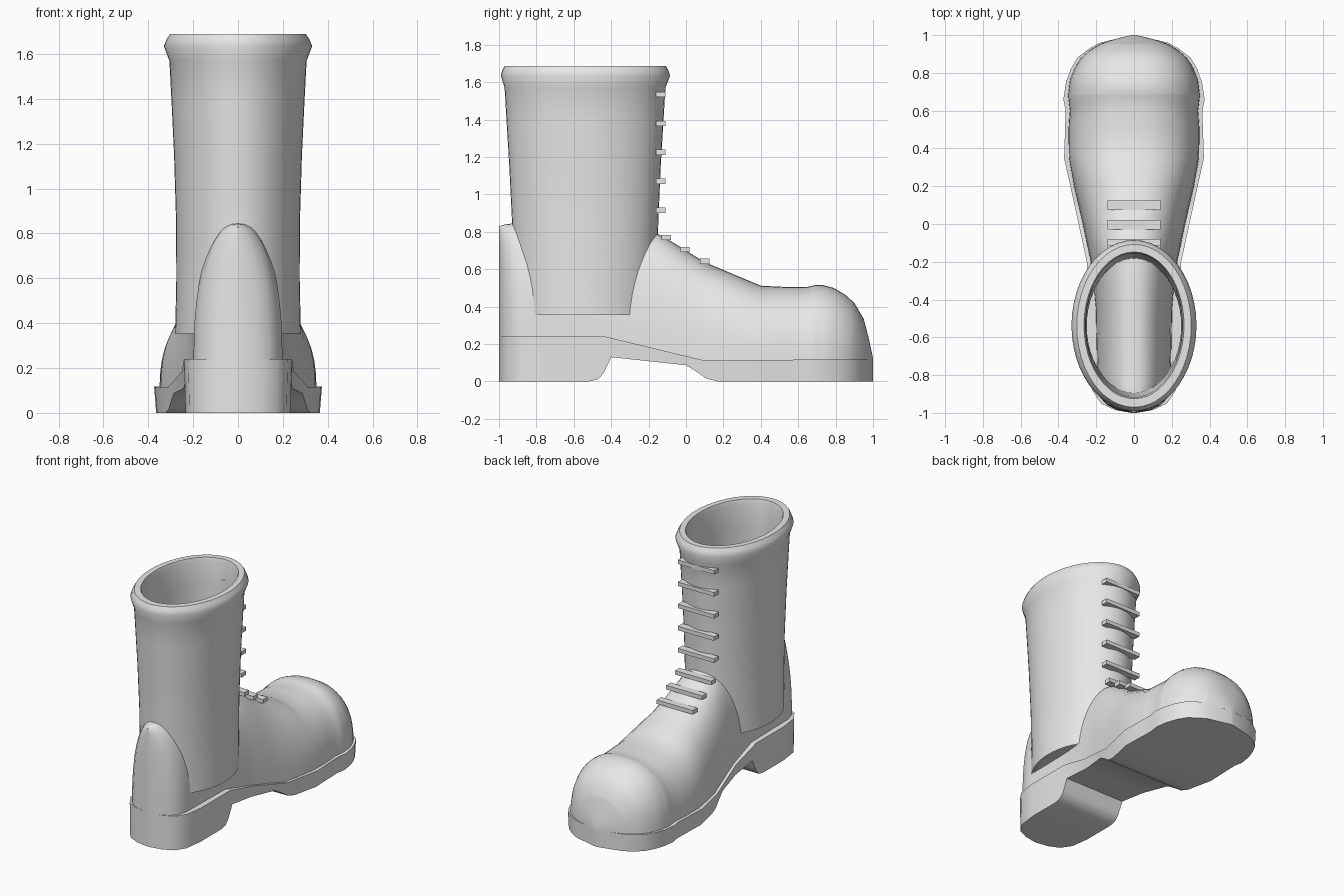
import bpy, bmesh, math

if "Cube" in bpy.data.objects:
    bpy.data.objects.remove(bpy.data.objects["Cube"])

leather = bpy.data.materials.new("light grey")
leather.diffuse_color = (0.8, 0.8, 0.8, 1)
leather.use_nodes = True
leather.node_tree.nodes["Principled BSDF"].inputs["Base Color"].default_value = leather.diffuse_color


def finish(name, bm, angle=35):
    bmesh.ops.recalc_face_normals(bm, faces=bm.faces)
    me = bpy.data.meshes.new(name)
    bm.to_mesh(me)
    bm.free()
    ob = bpy.data.objects.new(name, me)
    bpy.context.collection.objects.link(ob)
    me.materials.append(leather)
    bpy.ops.object.select_all(action='DESELECT')
    bpy.context.view_layer.objects.active = ob
    ob.select_set(True)
    if angle:
        bpy.ops.object.shade_smooth_by_angle(angle=math.radians(angle))
    return ob


def loft(name, sections, closed=False, angle=35):
    """Skin a list of equal-length point loops; cap the ends or join them."""
    bm = bmesh.new()
    rings = [[bm.verts.new(p) for p in s] for s in sections]
    n = len(rings[0])
    pairs = list(zip(rings, rings[1:]))
    if closed:
        pairs.append((rings[-1], rings[0]))
    else:
        bm.faces.new(rings[0])
        bm.faces.new(rings[-1])
    for a, b in pairs:
        for i in range(n):
            j = (i + 1) % n
            bm.faces.new((a[i], a[j], b[j], b[i]))
    return finish(name, bm, angle)


def lerp(table, y):
    for (y0, v0), (y1, v1) in zip(table, table[1:]):
        if y <= y1:
            return v0 + (v1 - v0) * max(0, y - y0) / (y1 - y0)
    return table[-1][1]


def stations(*tables):
    return sorted({y for t in tables for y, _ in t})


# Sole outline and side profile along the length
sole_half = [(-1, .012), (-.985, .1), (-.95, .175), (-.88, .222), (-.75, .24), (-.45, .24),
             (-.2, .25), (.1, .315), (.35, .37), (.5, .365), (.6, .362), (.66, .374), (.75, .36),
             (.82, .335), (.88, .3), (.93, .235), (.96, .18), (1, .012)]
sole_top = [(-1, .24), (-.43, .24), (.1, .112), (1, .12)]
sole_bottom = [(-1, 0), (-.52, 0), (-.47, .012), (-.44, .045), (-.4, .13), (0, .087),
               (.06, .05), (.11, .015), (.17, 0), (1, 0)]

sections = []
for y in stations(sole_half, sole_top, sole_bottom):
    w, t, b = (lerp(k, y) for k in (sole_half, sole_top, sole_bottom))
    sections.append([(-w * .975, y, b), (w * .975, y, b), (w, y, t), (-w, y, t)])
loft("sole", sections)

# Foot upper with domed sections
foot_half = [(-1, .012), (-.985, .09), (-.96, .14), (-.92, .178), (-.85, .198), (-.7, .2),
             (-.45, .205), (-.2, .23), (0, .272), (.2, .318), (.35, .345), (.5, .347),
             (.6, .34), (.68, .35), (.76, .34), (.83, .312), (.88, .28), (.92, .235),
             (.955, .175), (.985, .08), (1, .012)]
foot_top = [(-1, .83), (-.96, .842), (-.92, .845), (-.8, .83), (-.5, .81), (-.2, .8), (-.15, .79),
            (-.08, .75), (0, .7), (.1, .638), (.25, .575), (.4, .512), (.52, .506), (.64, .504),
            (.69, .515), (.73, .516), (.79, .5), (.85, .465), (.9, .42), (.95, .335),
            (.975, .24), (1, .125)]
sections = []
for y in stations(foot_half, foot_top):
    w, t, b = lerp(foot_half, y), lerp(foot_top, y), lerp(sole_top, y) - .015
    ring = []
    for i in range(25):
        a = math.pi * i / 24
        c, s = math.cos(a), math.sin(a)
        ring.append((math.copysign(abs(c) ** .84, c) * w, y, b + (t - b) * abs(s) ** .84))
    sections.append(ring)
loft("foot_upper", sections)

# Shaft with rolled rim: half width, back, front, height from outside bottom to inside bottom
profile = [(.28, -.915, -.165, .355), (.275, -.925, -.155, .6), (.276, -.93, -.148, .85),
           (.285, -.945, -.135, 1.15), (.297, -.96, -.12, 1.4), (.306, -.97, -.11, 1.57),
           (.331, -.99, -.085, 1.635), (.318, -.982, -.095, 1.665), (.303, -.97, -.108, 1.688),
           (.265, -.925, -.148, 1.688), (.257, -.917, -.155, 1.66), (.255, -.915, -.158, 1.5),
           (.25, -.895, -.18, .85), (.25, -.885, -.195, .37)]
sections = []
for w, back, front, z in profile:
    sections.append([(w * math.cos(2 * math.pi * i / 48),
                      (back + front) / 2 + (front - back) / 2 * math.sin(2 * math.pi * i / 48), z)
                     for i in range(48)])
loft("shaft", sections, closed=True, angle=50)

# Insole floor closing the shaft bottom
loft("shaft_floor", [[(.265 * math.cos(2 * math.pi * i / 48),
                       -.54 + .36 * math.sin(2 * math.pi * i / 48), z) for i in range(48)]
                     for z in (.357, .372)])

# Lace bars up the front
laces = [(-.135, 1.535), (-.135, 1.38), (-.135, 1.225), (-.135, 1.07), (-.135, .915),
         (-.105, .77), (-.005, .705), (.1, .643)]
for k, (y, z) in enumerate(laces):
    h, d = .014, .025
    loft(f"lace_{k + 1}", [[(x, y - d, z - h), (x, y + d, z - h), (x, y + d, z + h), (x, y - d, z + h)]
                           for x in (-.14, .14)], angle=0)
